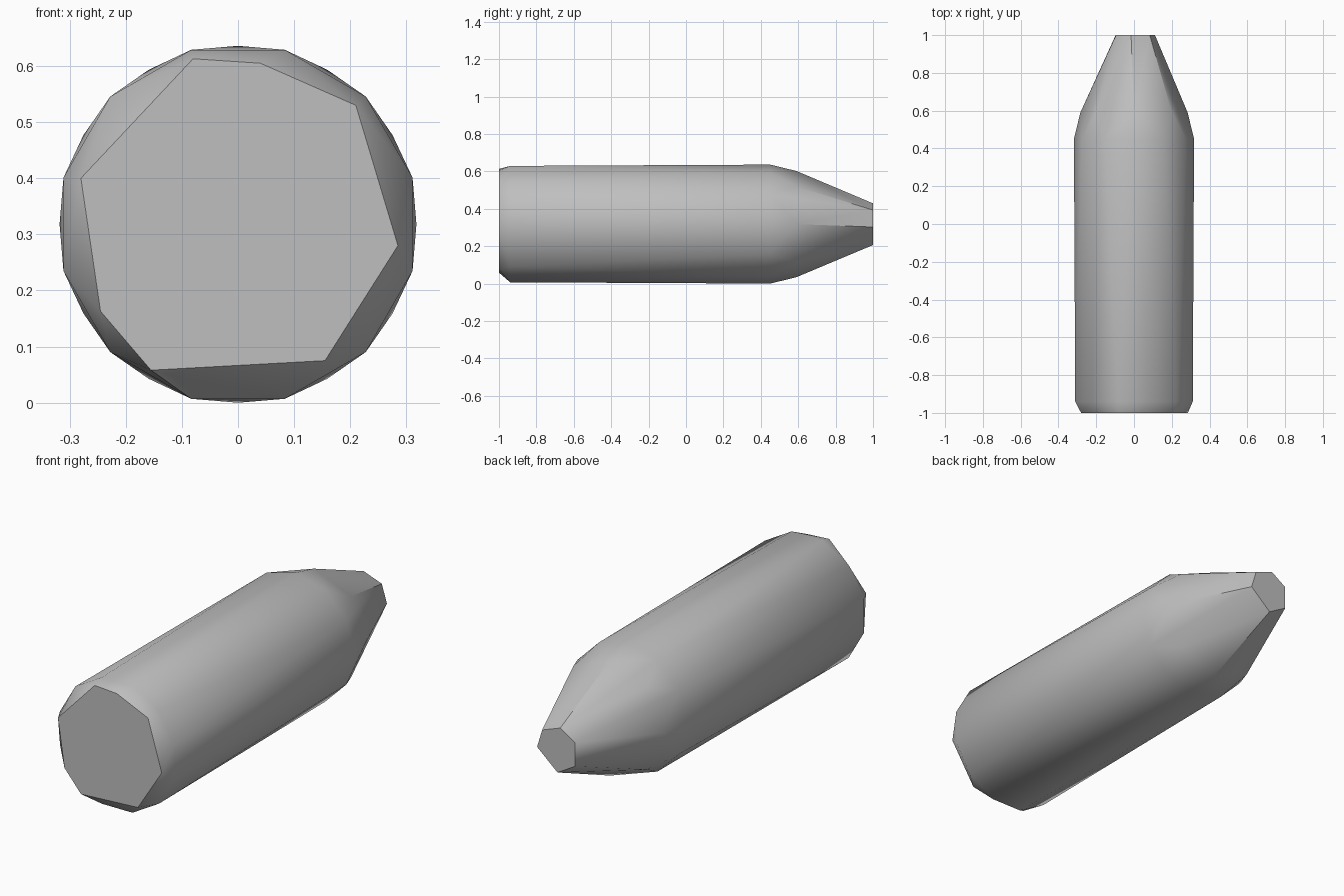
import bpy
import bmesh
from math import cos, sin, radians

cube = bpy.data.objects.get("Cube")
if cube:
    bpy.data.objects.remove(cube, do_unlink=True)

AXIS_Z = 0.318

grey = bpy.data.materials.new("plain grey")
grey.use_nodes = True
colour = (0.52, 0.52, 0.52, 1)
grey.diffuse_color = colour
grey.node_tree.nodes["Principled BSDF"].inputs["Base Color"].default_value = colour


def ring(bm, y, radius, angles):
    """Vertices around the long axis at one station."""
    for a in angles:
        t = radians(a)
        bm.verts.new((radius * cos(t), y, AXIS_Z + radius * sin(t)))


bm = bmesh.new()

# Irregular flat base
base = [(-0.08, 0.613), (0.04, 0.605), (0.21, 0.53), (0.285, 0.28),
        (0.155, 0.075), (-0.155, 0.058), (-0.245, 0.163), (-0.28, 0.40)]
for x, z in base:
    bm.verts.new((x, -1, z))

# Barrel: two twelve-sided rings, staggered by half a step
ring(bm, -0.94, 0.322, range(15, 360, 30))
ring(bm, 0.45, 0.318, range(0, 360, 30))

# Tapered nose and its blunt six-sided tip
ring(bm, 0.59, 0.284, range(0, 360, 45))
ring(bm, 1.0, 0.112, [-8, 42, 98, 148, 210, 270])

# Faceted skin around all stations, with whole end faces
bmesh.ops.convex_hull(bm, input=bm.verts)
bmesh.ops.dissolve_limit(bm, angle_limit=radians(0.5),
                         verts=bm.verts, edges=bm.edges)
bmesh.ops.recalc_face_normals(bm, faces=bm.faces)

mesh = bpy.data.meshes.new("bullet_body")
bm.to_mesh(mesh)
bm.free()
mesh.materials.append(grey)
body = bpy.data.objects.new("bullet_body", mesh)
bpy.context.collection.objects.link(body)

# Smooth sides, crisp ends
bpy.ops.object.select_all(action="DESELECT")
body.select_set(True)
bpy.context.view_layer.objects.active = body
bpy.ops.object.shade_smooth_by_angle(angle=radians(35))
